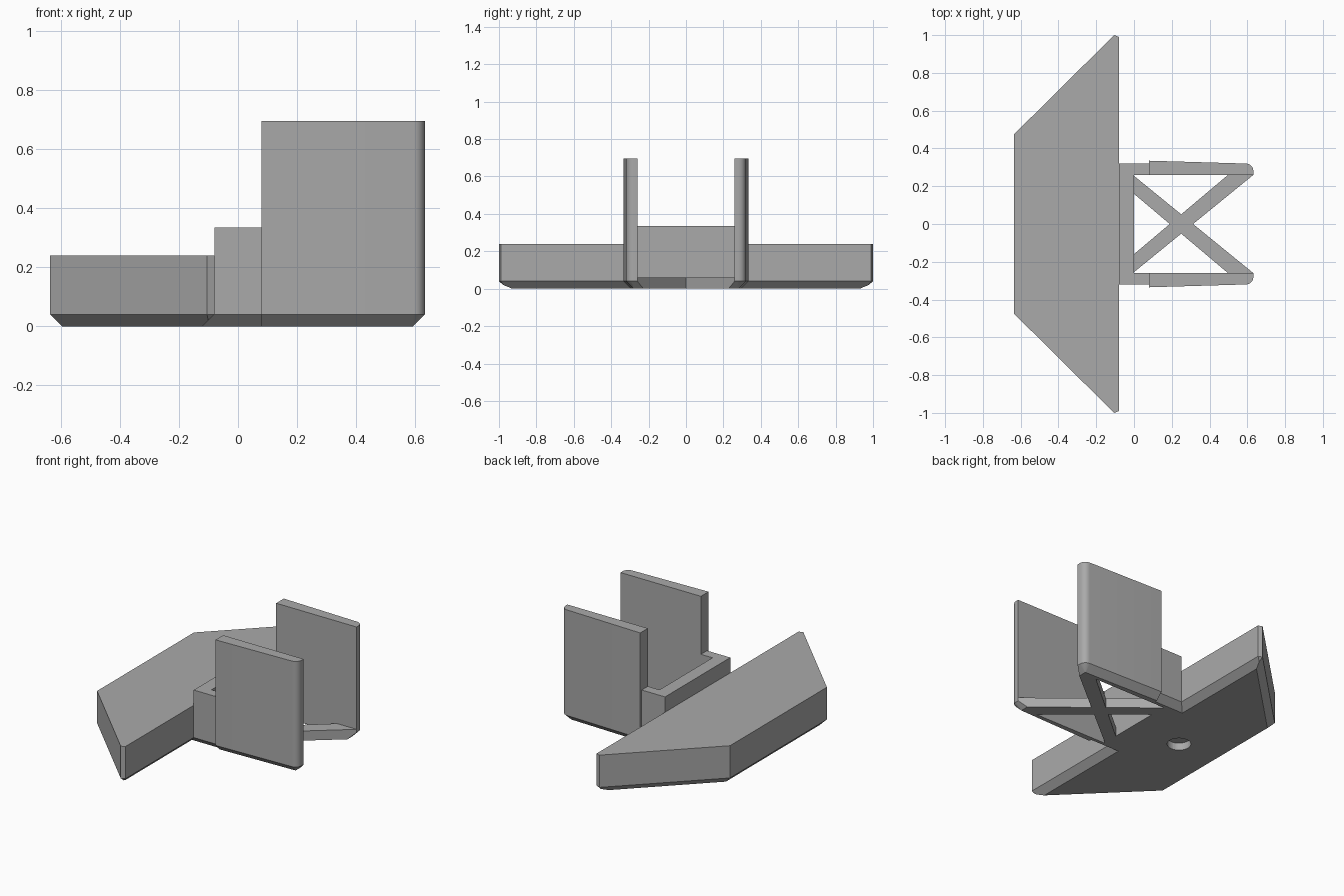
import bpy, bmesh, math
from mathutils import Vector

cube = bpy.data.objects.get("Cube")
if cube:
    bpy.data.objects.remove(cube, do_unlink=True)

BEVEL = 0.04
GREY = (0.4, 0.4, 0.4, 1)
mat = bpy.data.materials.new("plain_grey")
mat.use_nodes = True
mat.diffuse_color = GREY
mat.node_tree.nodes["Principled BSDF"].inputs["Base Color"].default_value = GREY


def prism(name, outline, height, chamfered=None, bottom=0.0):
    """Extrude a convex outline; slice the lower edge of sides picked by chamfered(normal)."""
    bm = bmesh.new()
    face = bm.faces.new([bm.verts.new((x, y, bottom)) for x, y in outline])
    new = bmesh.ops.extrude_face_region(bm, geom=[face])["geom"]
    top = [v for v in new if isinstance(v, bmesh.types.BMVert)]
    bmesh.ops.translate(bm, verts=top, vec=(0, 0, height - bottom))
    pts = [Vector((x, y, 0)) for x, y in outline]
    centre = sum(pts, Vector()) / len(pts)
    for a, b in zip(pts, pts[1:] + pts[:1]):
        d = (b - a).normalized()
        n = Vector((d.y, -d.x, 0))
        if n.dot(a - centre) < 0:
            n = -n
        if chamfered and chamfered(n):
            cut = bmesh.ops.bisect_plane(
                bm, geom=bm.verts[:] + bm.edges[:] + bm.faces[:], dist=1e-5,
                plane_co=a + Vector((0, 0, BEVEL)),
                plane_no=n - Vector((0, 0, 1)), clear_outer=True)
            rim = [e for e in cut["geom_cut"]
                   if isinstance(e, bmesh.types.BMEdge) and e.is_boundary]
            if rim:
                bmesh.ops.contextual_create(bm, geom=rim)
    bmesh.ops.remove_doubles(bm, verts=bm.verts[:], dist=1e-4)
    bmesh.ops.recalc_face_normals(bm, faces=bm.faces[:])
    mesh = bpy.data.meshes.new(name)
    bm.to_mesh(mesh)
    bm.free()
    mesh.materials.append(mat)
    obj = bpy.data.objects.new(name, mesh)
    bpy.context.collection.objects.link(obj)
    return obj


def rectangle(x0, x1, y0, y1):
    return [(x0, y0), (x1, y0), (x1, y1), (x0, y1)]


def activate(obj):
    bpy.ops.object.select_all(action="DESELECT")
    obj.select_set(True)
    bpy.context.view_layer.objects.active = obj


# Wide base with swept ends and a chamfered underside
half = [(-0.635, 0.475), (-0.105, 1.0), (-0.08, 0.99)]
base = prism("base_plate", half + [(x, -y) for x, y in reversed(half)], 0.24, lambda n: True)

# Shallow round socket under the base
circle = [(-0.33 + 0.067 * math.cos(math.tau * i / 32), 0.067 * math.sin(math.tau * i / 32))
          for i in range(32)]
cutter = prism("socket_cutter", circle, 0.045, bottom=-0.1)
cutter.hide_render = True
mod = base.modifiers.new("socket", "BOOLEAN")
mod.operation = "DIFFERENCE"
mod.object = cutter
activate(base)
bpy.ops.object.modifier_apply(modifier=mod.name)
bpy.data.objects.remove(cutter, do_unlink=True)

# Cross wall and the footing that joins it to the base
sideways = lambda n: abs(n.y) > 0.5
prism("cross_wall", rectangle(-0.08, 0, -0.32, 0.32), 0.335, sideways)
prism("wall_footing", rectangle(-0.13, -0.04, -0.32, 0.32), 0.2, sideways)

for side, s in (("left", 1), ("right", -1)):
    # Low shoulder between wall and panel
    prism(side + "_shoulder", rectangle(-0.08, 0.08, s * 0.26, s * 0.32), 0.335,
          lambda n: n.y * s > 0.5)
    # Tall panel, tapering to a rounded outer corner
    r, cx, cy = 0.039, 0.593, 0.281
    arc = [(cx + r * math.cos(math.radians(t)), cy + r * math.sin(math.radians(t)))
           for t in range(0, 91, 15)]
    outline = [(0.08, 0.26), (cx + r, 0.26)] + arc + [(0.08, 0.335)]
    panel = prism(side + "_panel", [(x, s * y) for x, y in outline], 0.695,
                  lambda n: n.y * s > 0.1 or n.x > 0.5)
    activate(panel)
    bpy.ops.object.shade_smooth_by_angle(angle=math.radians(30))

    # Diagonal floor brace, sliced to follow the chamfered open end
    bar = [(-0.01, 0.263), (0.632, -0.26), (0.632, -0.262), (0.5, -0.262), (-0.01, 0.168)]
    prism(side + "_brace", [(x, s * y) for x, y in bar], 0.06, lambda n: n.x > 0.99)
